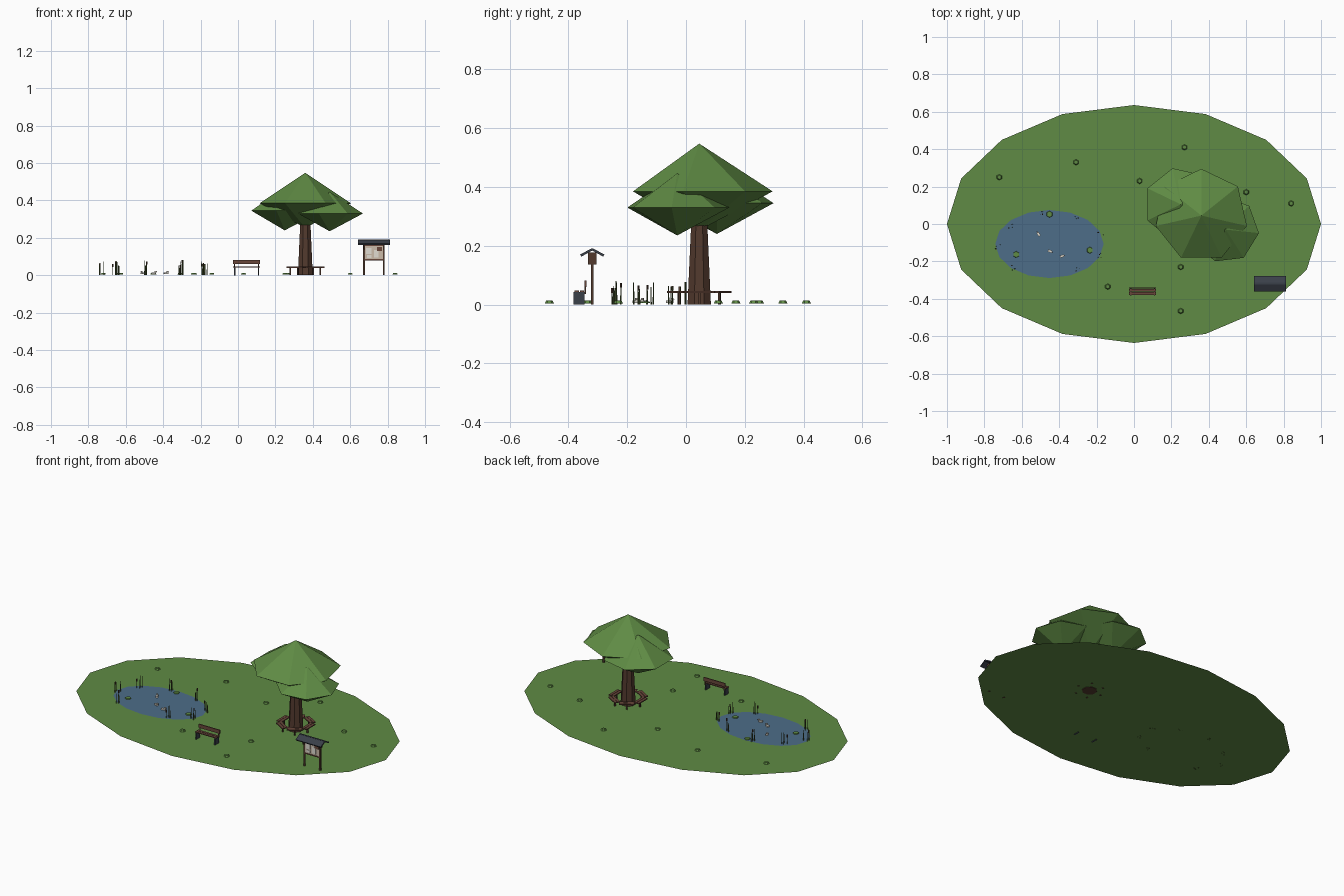
import bpy, bmesh, math, random
from mathutils import Matrix, Vector

random.seed(4)
if "Cube" in bpy.data.objects:
    bpy.data.objects.remove(bpy.data.objects["Cube"])


def material(name, rgb):
    m = bpy.data.materials.new(name)
    m.use_nodes = True
    m.diffuse_color = (*rgb, 1)
    m.node_tree.nodes["Principled BSDF"].inputs["Base Color"].default_value = (*rgb, 1)
    return m


GREEN = material("leaf green", (0.115, 0.26, 0.058))
WATER = material("pond blue", (0.075, 0.155, 0.25))
BARK = material("bark brown", (0.085, 0.042, 0.027))
WOOD = material("wood brown", (0.14, 0.062, 0.042))
SLATE = material("slate grey", (0.042, 0.05, 0.066))
CREAM = material("board cream", (0.6, 0.5, 0.4))
WHITE = material("feather white", (0.75, 0.72, 0.65))
REED = material("reed green", (0.085, 0.12, 0.035))


def finish(name, bm, mat):
    mesh = bpy.data.meshes.new(name)
    bm.to_mesh(mesh)
    bm.free()
    mesh.materials.append(mat)
    ob = bpy.data.objects.new(name, mesh)
    bpy.context.collection.objects.link(ob)
    return ob


def add_box(bm, centre, size, turn=0.0, tilt=0.0):
    m = (Matrix.Translation(centre) @ Matrix.Rotation(turn, 4, "Z")
         @ Matrix.Rotation(tilt, 4, "X") @ Matrix.Diagonal((*size, 1)))
    bmesh.ops.create_cube(bm, size=1, matrix=m)


def add_cone(bm, base, r1, r2, height, sides, turn=0.0):
    m = (Matrix.Translation(Vector(base) + Vector((0, 0, height / 2)))
         @ Matrix.Rotation(turn, 4, "Z"))
    bmesh.ops.create_cone(bm, cap_ends=True, segments=sides, radius1=r1,
                          radius2=r2, depth=height, matrix=m)


def boxes(name, mat, items):
    bm = bmesh.new()
    for item in items:
        add_box(bm, *item)
    return finish(name, bm, mat)


def oval(name, mat, x, y, z, rx, ry, sides=16):
    bm = bmesh.new()
    m = Matrix.Translation((x, y, z)) @ Matrix.Diagonal((rx, ry, 1, 1))
    bmesh.ops.create_circle(bm, cap_ends=True, segments=sides, radius=1, matrix=m)
    return finish(name, bm, mat)


# Lawn and pond
oval("lawn", GREEN, 0, 0, 0.003, 1.0, 0.636)
oval("pond", WATER, -0.452, -0.107, 0.006, 0.29, 0.182)

# Tree trunk
TX, TY = 0.36, 0.045
bm = bmesh.new()
add_cone(bm, (TX, TY, 0), 0.043, 0.028, 0.31, 8, math.pi / 8)
finish("tree_trunk", bm, BARK)


# Canopy clumps: double pyramids with seven sides
def clump(name, x, y, z, r, turn):
    bm = bmesh.new()
    ring = [bm.verts.new((x + r * math.cos(turn + i * math.tau / 7),
                          y + r * math.sin(turn + i * math.tau / 7), z)) for i in range(7)]
    top = bm.verts.new((x, y, z + 0.65 * r))
    low = bm.verts.new((x, y, z - 0.53 * r))
    for a, b in zip(ring, ring[1:] + ring[:1]):
        bm.faces.new((a, b, top))
        bm.faces.new((b, a, low))
    finish(name, bm, GREEN)


clump("canopy_main", TX, TY, 0.385, 0.25, math.radians(38.6))
clump("canopy_right", 0.25, 0.105, 0.345, 0.198, 0)
clump("canopy_left", 0.49, -0.03, 0.33, 0.179, math.radians(-6))

# Ring seat around the trunk
planks, legs = [], []
for i in range(6):
    a = i * math.tau / 6
    c, s = math.cos(a), math.sin(a)
    for r in (0.076, 0.094):
        planks.append(((TX + r * c, TY + r * s, 0.043), (0.016, 0.084, 0.006), a))
    legs.append(((TX + 0.08 * c, TY + 0.08 * s, 0.02), (0.008, 0.008, 0.04), a))
boxes("ring_seat", WOOD, planks)
boxes("ring_seat_legs", BARK, legs)

# Park bench
BX = 0.046
boxes("bench_slats", WOOD,
      [((BX, y, 0.045), (0.144, 0.015, 0.005)) for y in (-0.372, -0.354)]
      + [((BX, -0.342, 0.07), (0.144, 0.006, 0.022))])
boxes("bench_sides", SLATE,
      [((BX + s * 0.064, -0.364, 0.021), (0.007, 0.036, 0.043)) for s in (-1, 1)])
boxes("bench_back_posts", BARK,
      [((BX + s * 0.064, -0.343, 0.055), (0.005, 0.004, 0.04)) for s in (-1, 1)])

# Notice board
SX, SY = 0.727, -0.319
boxes("board_posts", BARK,
      [((SX + s * 0.053, SY, 0.085), (0.009, 0.009, 0.17)) for s in (-1, 1)]
      + [((SX + s * 0.053, SY, 0.157), (0.008, 0.028, 0.04)) for s in (-1, 1)])
boxes("board_frame", WOOD,
      [((SX, SY, z), (0.1, 0.009, 0.007)) for z in (0.083, 0.16)])
boxes("board_panel", CREAM, [((SX, SY, 0.121), (0.1, 0.005, 0.07))])
boxes("board_notices", WHITE,
      [((SX + x, SY - 0.003, z), (w, 0.002, h)) for x, z, w, h in
       ((-0.027, 0.13, 0.03, 0.034), (0.012, 0.115, 0.026, 0.04), (-0.025, 0.1, 0.026, 0.014))])
boxes("board_map", WOOD, [((SX + 0.03, SY - 0.004, 0.14), (0.026, 0.002, 0.022))])
boxes("board_roof", SLATE,
      [((SX, SY + s * 0.02, 0.177), (0.17, 0.044, 0.008), 0, -s * 0.5) for s in (-1, 1)]
      + [((SX, SY, 0.187), (0.172, 0.01, 0.008))])

# Reeds and cattails around the pond edge
reeds, cattails = bmesh.new(), bmesh.new()
for x, y in ((-0.73, -0.12), (-0.66, -0.01), (-0.5, 0.065), (-0.31, 0.03), (-0.18, -0.05),
             (-0.18, -0.17), (-0.3, -0.25), (-0.65, -0.235)):
    for i in range(4):
        px, py = x + random.uniform(-0.015, 0.015), y + random.uniform(-0.015, 0.015)
        h = random.uniform(0.05, 0.082)
        add_cone(reeds, (px, py, 0), 0.0025, 0.0015, h, 4)
        if i == 0:
            add_cone(cattails, (px, py, h - 0.012), 0.004, 0.004, 0.016, 5)
finish("reeds", reeds, REED)
finish("cattails", cattails, BARK)

# Lily pads and grass tufts
pads = bmesh.new()
for x, y in ((-0.63, -0.163), (-0.236, -0.14), (-0.452, 0.052)):
    add_cone(pads, (x, y, 0.005), 0.018, 0.016, 0.006, 6)
finish("lily_pads", pads, GREEN)
tufts = bmesh.new()
for x, y in ((-0.72, 0.25), (-0.31, 0.33), (-0.14, -0.335), (0.25, -0.465), (0.25, -0.23),
             (0.84, 0.11), (0.27, 0.41), (0.03, 0.23), (0.6, 0.17)):
    add_cone(tufts, (x, y, 0.003), 0.016, 0.011, 0.01, 6)
finish("grass_tufts", tufts, GREEN)

# Ducks on the water
bodies, beaks = bmesh.new(), bmesh.new()
for x, y, turn in ((-0.51, -0.055, 2.1), (-0.45, -0.145, -0.4), (-0.385, -0.172, 0.3)):
    d = Vector((math.cos(turn), math.sin(turn), 0))
    p = Vector((x, y, 0.01))
    add_box(bodies, p, (0.022, 0.013, 0.009), turn)
    add_box(bodies, p + d * 0.009 + Vector((0, 0, 0.008)), (0.008, 0.007, 0.009), turn)
    add_box(beaks, p + d * 0.015 + Vector((0, 0, 0.008)), (0.005, 0.004, 0.003), turn)
finish("duck_bodies", bodies, WHITE)
finish("duck_beaks", beaks, WOOD)
